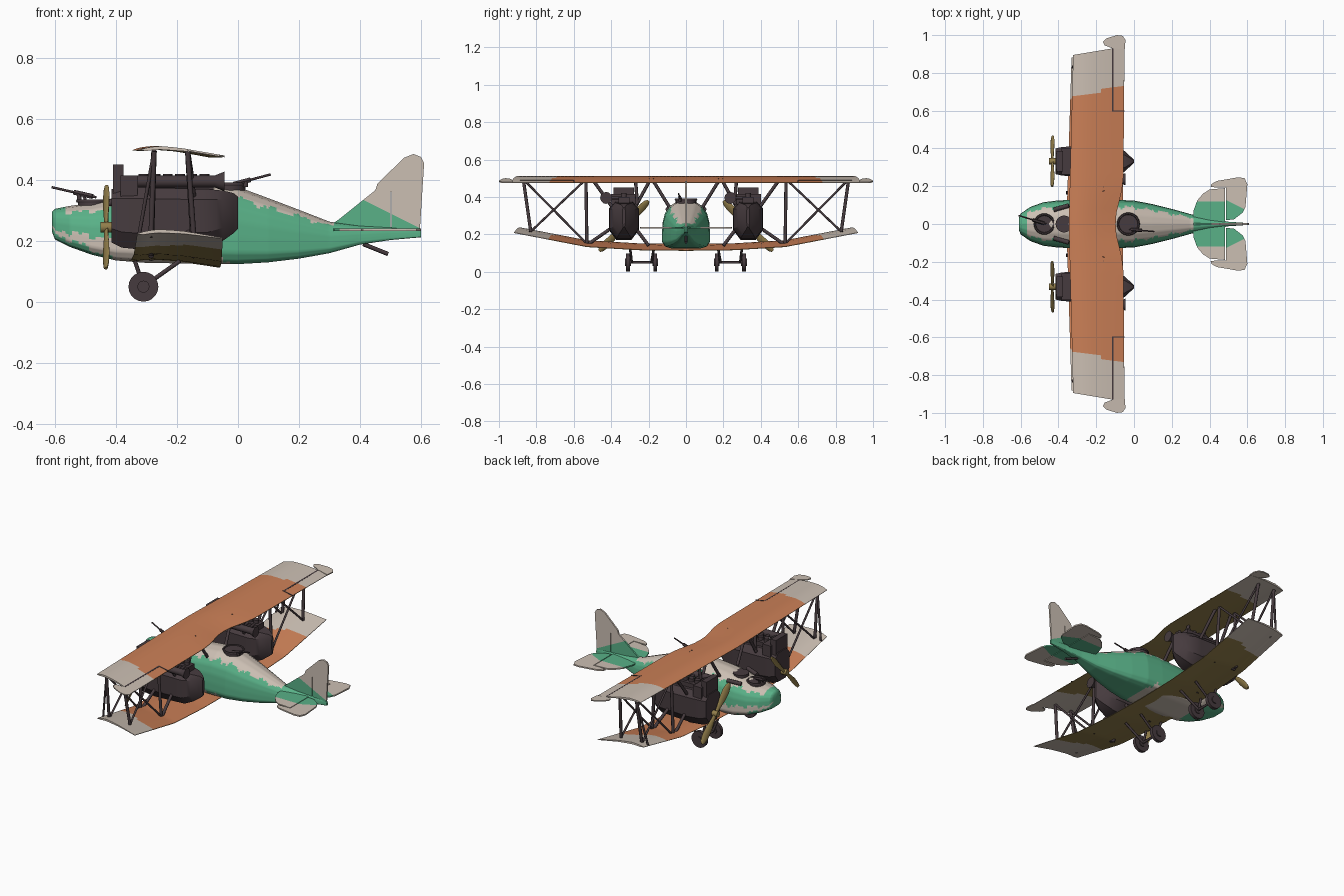
import bpy, bmesh, math
from mathutils import Vector

if "Cube" in bpy.data.objects:
    bpy.data.objects.remove(bpy.data.objects["Cube"])

COLOURS = {"green": (.10, .44, .245), "beige": (.60, .52, .45), "orange": (.60, .215, .095),
           "dark_metal": (.062, .044, .049), "ochre": (.29, .21, .07)}
MATS = {}
for n, c in COLOURS.items():
    MATS[n] = bpy.data.materials.new(n)
    MATS[n].diffuse_color = (*c, 1)


def lerp(x, pts):
    """Piecewise linear interpolation; pts rows are (x, a, b, ...)."""
    if x <= pts[0][0]:
        return pts[0][1:]
    for p, q in zip(pts, pts[1:]):
        if x <= q[0]:
            t = (x - p[0]) / (q[0] - p[0])
            return tuple(a + (b - a) * t for a, b in zip(p[1:], q[1:]))
    return pts[-1][1:]


def finish(name, bm, rule, angle=35):
    """Turn bm into an object; rule is a colour name or f(centre, normal) -> name."""
    bmesh.ops.recalc_face_normals(bm, faces=bm.faces)
    me = bpy.data.meshes.new(name)
    slots = []
    for f in bm.faces:
        m = rule if isinstance(rule, str) else rule(f.calc_center_median(), f.normal)
        if m not in slots:
            slots.append(m)
        f.material_index = slots.index(m)
        f.smooth = angle > 0
    bm.to_mesh(me)
    bm.free()
    for m in slots:
        me.materials.append(MATS[m])
    if angle > 0:
        me.set_sharp_from_angle(angle=math.radians(angle))
    ob = bpy.data.objects.new(name, me)
    bpy.context.collection.objects.link(ob)
    return ob


def loft(name, rings, rule, angle=35):
    bm = bmesh.new()
    vs = [[bm.verts.new(p) for p in r] for r in rings]
    n = len(vs[0])
    for a, b in zip(vs, vs[1:]):
        for i in range(n):
            bm.faces.new((a[i], a[(i + 1) % n], b[(i + 1) % n], b[i]))
    bm.faces.new(vs[0])
    bm.faces.new(vs[-1])
    return finish(name, bm, rule, angle)


def rod(name, a, b, r, mat="dark_metal", n=8, r2=None):
    a, b = Vector(a), Vector(b)
    q = (b - a).to_track_quat('Z', 'Y')
    ring = [Vector((math.cos(2 * math.pi * i / n), math.sin(2 * math.pi * i / n), 0)) for i in range(n)]
    return loft(name, [[a + q @ (v * r) for v in ring], [b + q @ (v * (r2 or r)) for v in ring]], mat, 46)


def box(name, lo, hi, mat="dark_metal"):
    ring = [(lo[0], lo[1]), (hi[0], lo[1]), (hi[0], hi[1]), (lo[0], hi[1])]
    return loft(name, [[(x, y, z) for x, y in ring] for z in (lo[2], hi[2])], mat, 0)


def plate(name, pts, place, rule, cuts=()):
    """Thin outline; place(u, v, side) gives the 3D point; cuts are (point, normal) colour edges."""
    bm = bmesh.new()
    lo, hi = ([bm.verts.new(place(u, v, s)) for u, v in pts] for s in (-1, 1))
    bm.faces.new(lo)
    bm.faces.new(hi)
    for i in range(len(pts)):
        j = (i + 1) % len(pts)
        bm.faces.new((lo[i], lo[j], hi[j], hi[i]))
    for co, no in cuts:
        bmesh.ops.bisect_plane(bm, geom=bm.verts[:] + bm.edges[:] + bm.faces[:], plane_co=co, plane_no=no)
    return finish(name, bm, rule, 0)


def hull_rings(stations, half, steps, rows, y0=0):
    """Rings along x from stations (x, half width, bottom, top) and half profile (u, v)."""
    prof = [(i, *p) for i, p in enumerate(half)]
    m = len(half) - 1
    side = [lerp(m * i / rows, prof) for i in range(rows + 1)]
    ring = side + [(-u, v) for u, v in side[-2:0:-1]]
    x0, x1 = stations[0][0], stations[-1][0]
    xs = sorted({round(x0 + (x1 - x0) * i / steps, 4) for i in range(steps + 1)} | {s[0] for s in stations})
    out = []
    for x in xs:
        w, zb, zt = lerp(x, stations)
        out.append([(x, y0 + u * w, zb + v * (zt - zb)) for u, v in ring])
    return out


# Fuselage with ragged paint edges
FUS = [(-.61, .03, .23, .295), (-.6, .055, .205, .305), (-.55, .09, .18, .315), (-.48, .115, .155, .325),
       (-.4, .125, .136, .342), (-.3, .128, .128, .365), (-.1, .128, .125, .385), (0, .124, .124, .377),
       (.1, .105, .13, .34), (.2, .08, .142, .302), (.3, .052, .16, .263), (.4, .028, .188, .25),
       (.5, .012, .203, .245), (.6, .005, .212, .24)]
HALF = [(0, 0), (.6, 0), (.88, .04), (1, .14), (1, .35), (.97, .55), (.88, .72), (.68, .87), (.4, .96), (0, 1)]


def hull_paint(c, n):
    x, z = c.x, c.z
    w, zb, zt = lerp(x, FUS)
    v = (z - zb) / (zt - zb)
    rag = .035 * math.sin(x * 70) + .025 * math.sin(x * 173)
    if -.57 < x < .31 and v > .84 + rag + .1 * max(0, x):
        return "beige"
    hi = .235 - (x + .6) * .15 + rag * .2
    if x < -.35 and hi - (x + .6) * .27 - .012 < z < hi:
        return "beige"
    if -.35 <= x < -.02 and z < .2 - (x + .35) * .2 + rag * .3:
        return "beige"
    return "green"


loft("fuselage", hull_rings(FUS, HALF, 110, 36), hull_paint, 50)

# Wings
TOP = [(0, 0), (.06, .006), (.22, .0135), (.5, .007), (.8, -.009), (1, -.021)]
THICK = [(0, .002), (.08, .010), (.3, .012), (1, .003)]


def wing(name, tip_le, tip_te, lead, trail, height):
    ts = [0, .03, .08, .15, .25, .4, .55, .7, .85, 1]
    rings = []
    for i in range(-45, 46):
        s = i / 45
        top, bot = [], []
        for t in ts:
            y = s * (tip_le + (tip_te - tip_le) * t)
            a = abs(y)
            x0, x1 = lerp(a, lead)[0], lerp(a, trail)[0]
            z = lerp(a, height)[0] + lerp(t, TOP)[0]
            top.append((x0 + (x1 - x0) * t, y, z))
            bot.append((x0 + (x1 - x0) * t, y, z - lerp(t, THICK)[0]))
        rings.append(top + bot[::-1])

    def paint(c, n):
        if abs(c.y) > .7 + .03 * math.sin((c.x + .2) * 14):
            return "beige"
        return "orange" if n.z > 0 else "ochre"
    return loft(name, rings, paint, 40)


TRAIL = [(0, -.097), (.06, -.093), (.12, -.078), (.18, -.064), (.25, -.056), (.95, -.05)]
wing("upper_wing", .895, .94, [(0, -.345), (.9, -.322)], TRAIL, [(0, .498)])
wing("lower_wing", .88, .92, [(0, -.358), (.9, -.33)], [(0, -.06), (.9, -.05)],
     [(0, .136), (.25, .139), (.53, .156), (.92, .231)])

# Aileron horns and hinge gaps on the upper wing
HORN = [(-.112, .93), (-.155, .945), (-.165, .965), (-.145, .983), (-.09, 1), (-.06, .996), (-.045, .975), (-.049, .925)]
for s, n in ((1, "left"), (-1, "right")):
    slope = lambda x: .478 - (x + .05) * .17
    plate("aileron_horn_" + n, HORN, lambda x, y, k: (x, s * y, slope(x) + .003 * k), "beige")
    for nm, pts in (("hinge", [(-.116, .595), (-.116, .94), (-.108, .94), (-.108, .595)]),
                    ("end", [(-.116, .595), (-.05, .595), (-.05, .601), (-.116, .601)])):
        plate(f"aileron_{nm}_gap_{n}", pts, lambda x, y, k: (x, s * y, slope(x) + .0005 + .0015 * k), "dark_metal")

# Tail: fin, rudder, stabilisers, elevators, skid
upright = lambda x, z, k: (x, .005 * k, z)
FIN_CUT = [((.45, 0, .315), (.5, 0, 1))]
fin_paint = lambda c, n: "beige" if (c.x - .45) * .5 + c.z - .315 > 0 else "green"
plate("fin", [(.3, .25), (.33, .27), (.455, .37), (.5, .365), (.5, .22)], upright, fin_paint, FIN_CUT)
plate("rudder", [(.503, .205), (.503, .36), (.45, .365), (.457, .388), (.545, .473), (.575, .485), (.6, .475),
                 (.61, .455), (.596, .235), (.585, .215)], upright, fin_paint, FIN_CUT)
for s, n in ((1, "left"), (-1, "right")):
    flat = lambda x, y, k: (x, s * y, .236 + .004 * k)
    plate("stabiliser_" + n, [(.31, 0), (.315, .07), (.335, .125), (.365, .16), (.4, .183), (.483, .19), (.483, 0)],
          flat, lambda c, m: "green" if abs(c.y) < .12 else "beige", [((0, s * .12, 0), (0, 1, 0))])
    plate("elevator_" + n, [(.487, .02), (.487, .193), (.405, .195), (.41, .212), (.44, .228), (.55, .247), (.585, .243),
                            (.6, .21), (.59, .09), (.575, .06), (.53, .025)], flat,
          lambda c, m: "green" if abs(c.y) < .1 - (c.x - .54) * .5 else "beige",
          [((.54, s * .1, 0), (.5, s, 0))])
rod("tail_skid", (.41, 0, .19), (.492, 0, .157), .007)

# Engines, propellers, undercarriage and struts, once per side
NAC = [(-.415, .068, .195, .37), (-.38, .076, .178, .375), (-.3, .08, .17, .375), (-.1, .078, .178, .37),
       (-.05, .055, .2, .365), (-.015, .022, .225, .357), (0, .008, .24, .345)]
OCT = [(0, 0), (.5, 0), (1, .26), (1, .82), (.6, 1), (0, 1)]
for s, n in ((1, "left"), (-1, "right")):
    yc = s * .332
    loft("nacelle_" + n, hull_rings(NAC, OCT, 6, 5, yc), "dark_metal", 30)
    box("radiator_" + n, (-.41, yc - .055, .33), (-.375, yc + .055, .45))
    box("engine_block_" + n, (-.385, yc - .07, .34), (-.33, yc + .07, .415))
    box("cylinder_bank_" + n, (-.33, yc - .03, .36), (-.08, yc + .03, .4))
    for i in range(6):
        x = -.31 + i * .04
        rod(f"cylinder_{i}_{n}", (x, yc, .38), (x, yc, .42), .016, n=10)
        rod(f"exhaust_stub_{i}_{n}", (x, yc, .395), (x, yc - .09, .395), .008)
    rod("exhaust_pipe_" + n, (-.33, yc - .095, .395), (-.075, yc - .095, .395), .02, n=12)
    rod("exhaust_flare_" + n, (-.075, yc - .095, .395), (-.045, yc - .095, .395), .02, n=12, r2=.032)

    # Two-bladed propeller, upper tip leaning inward
    hub = Vector((-.432, yc, .245))
    rod("propeller_hub_" + n, hub - Vector((.018, 0, 0)), hub + Vector((.03, 0, 0)), .017, "ochre", 12)
    for k in (1, -1):
        d = Vector((0, -s * .7, .715)) * k
        side = Vector((.45 * s * k, 0, 0)) + d.cross(Vector((1, 0, 0))) * .9
        norm = d.cross(side)
        rings = []
        for r, w in ((0, .01), (.04, .013), (.09, .021), (.14, .023), (.175, .017), (.188, .007)):
            rings.append([hub + d * r + side * (w * math.cos(a * math.pi / 4)) + norm * (.005 * math.sin(a * math.pi / 4))
                          for a in range(8)])
        loft(f"propeller_blade_{n}_{'upper' if k > 0 else 'lower'}", rings, "ochre", 60)

    # Twin wheels, axle and legs
    for y in (.165, .31):
        rod(f"wheel_{n}_{y}", (-.31, s * (y - .01), .05), (-.31, s * (y + .01), .05), .049, n=20)
        rod(f"wheel_cap_{n}_{y}", (-.31, s * (y - .015), .05), (-.31, s * (y + .015), .05), .02, n=12)
    rod("axle_" + n, (-.31, s * .155, .05), (-.31, s * .32, .05), .007)
    for y, y2 in ((.185, .17), (.29, .3)):
        rod(f"front_leg_{n}_{y}", (-.31, s * y, .05), (-.338, s * y2, .135), .007)
        rod(f"rear_leg_{n}_{y}", (-.31, s * y, .05), (-.19, s * y2, .135), .007)

    # Struts as (name, lower y z, upper y z) on the front and rear spars
    for x0, x1, spar in ((-.285, -.275, "front"), (-.145, -.165, "rear")):
        for nm, a, b in (("outer", (.83, .215), (.87, .494)), ("middle", (.53, .152), (.535, .494)),
                         ("cross_a", (.535, .155), (.865, .49)), ("cross_b", (.83, .215), (.54, .49)),
                         ("engine_low_out", (.52, .15), (.39, .24)), ("engine_low_in", (.2, .14), (.275, .24)),
                         ("engine_high_out", (.39, .34), (.5, .494)), ("engine_high_in", (.275, .34), (.19, .494)),
                         ("cabane", (.085, .34), (.18, .494)), ("cabane_in", (.26, .36), (.27, .494))):
            r = .006 if "cross" in nm else .009
            rod(f"{nm}_strut_{spar}_{n}", (x0, s * a[0], a[1]), (x1, s * b[0], b[1]), r)
    rod("slanted_strut_" + n, (-.325, s * .83, .215), (-.275, s * .87, .494), .006)
    rod("cockpit_rim_" + n, (-.425, s * .075, .325), (-.345, s * .098, .335), .012)

# Gunner cockpits, rings and guns
for nm, x, z, r, a, b in (("nose", -.475, .331, .05, (-.61, .045, .376), (-.465, 0, .343)),
                          ("rear", -.03, .386, .055, (.107, -.04, .418), (-.025, -.028, .383))):
    rod(nm + "_cockpit", (x, 0, z - .04), (x, 0, z), r, n=24)
    ring = [[(x + (r + .006 * math.cos(q)) * math.cos(p), (r + .006 * math.cos(q)) * math.sin(p), z + .006 * math.sin(q))
             for q in (0, 1.05, 2.1, 3.14, 4.19, 5.24)] for p in [i * math.pi / 14 for i in range(29)]]
    loft(nm + "_gun_ring", ring, "dark_metal", 60)
    A, B = Vector(a), Vector(b)
    rod(nm + "_gun_barrel", A, B, .004)
    rod(nm + "_gun_body", A.lerp(B, .5), A.lerp(B, .92), .009, n=6)
    rod(nm + "_gun_post", A.lerp(B, .7), (A.lerp(B, .8).x, A.lerp(B, .8).y, z - .01), .005)
    rod(nm + "_gun_magazine", A.lerp(B, .62) + Vector((0, 0, -.02)), A.lerp(B, .62), .008)
rod("pilot_cockpit", (-.37, 0, .3), (-.37, 0, .354), .045, n=20)

for m in bpy.data.materials:
    if m.users and not m.is_grease_pencil:
        m.use_nodes = True
        m.node_tree.nodes["Principled BSDF"].inputs["Base Color"].default_value = m.diffuse_color
